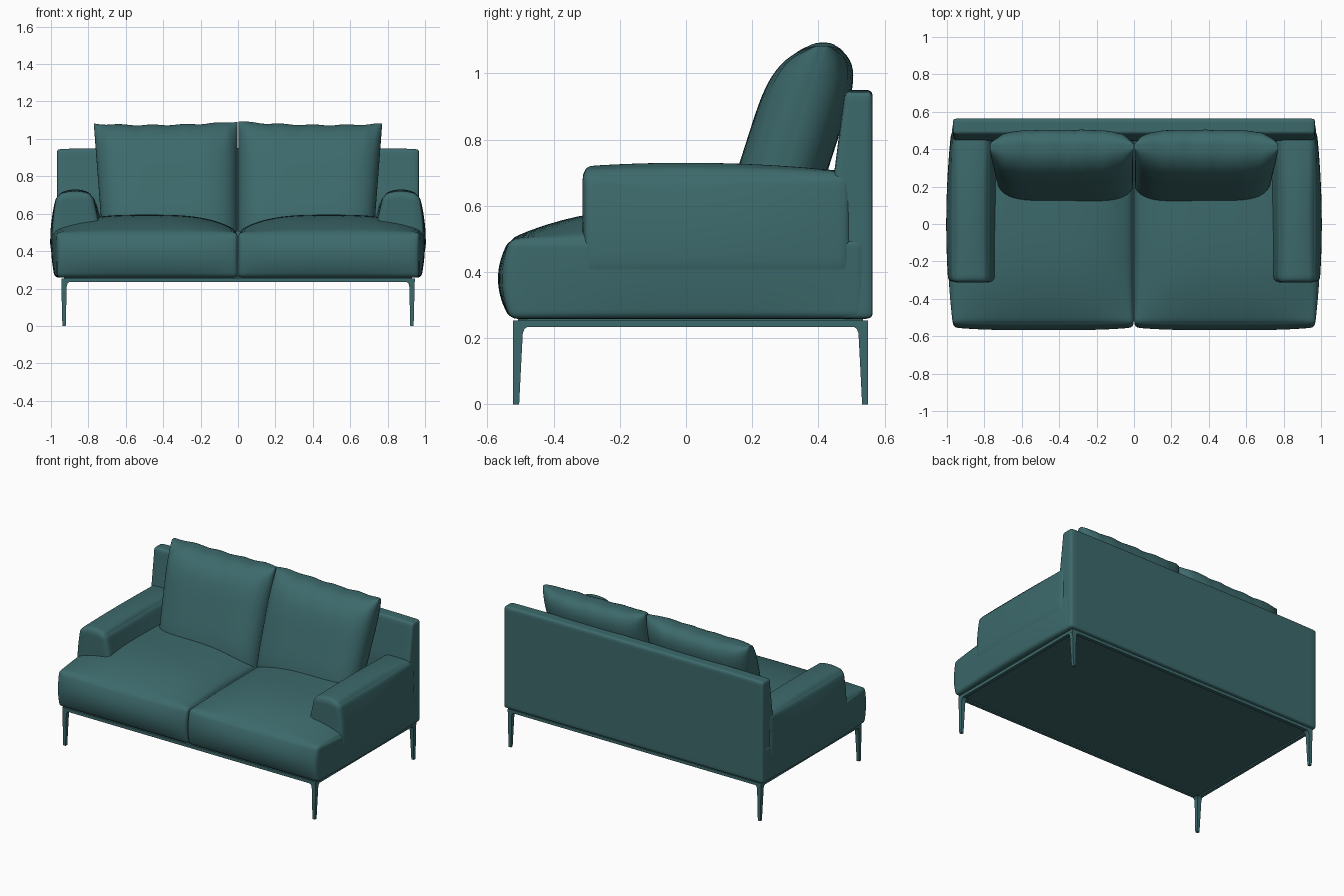
import bpy, bmesh, math
from mathutils import Vector

if "Cube" in bpy.data.objects:
    bpy.data.objects.remove(bpy.data.objects["Cube"])

teal = bpy.data.materials.new("teal fabric")
teal.diffuse_color = (0.046, 0.142, 0.148, 1)
teal.use_nodes = True
teal.node_tree.nodes["Principled BSDF"].inputs["Base Color"].default_value = teal.diffuse_color


def finish(bm, name, angle=35):
    bmesh.ops.recalc_face_normals(bm, faces=bm.faces[:])
    me = bpy.data.meshes.new(name)
    bm.to_mesh(me)
    bm.free()
    me.materials.append(teal)
    ob = bpy.data.objects.new(name, me)
    bpy.context.collection.objects.link(ob)
    bpy.ops.object.select_all(action='DESELECT')
    ob.select_set(True)
    bpy.context.view_layer.objects.active = ob
    bpy.ops.object.shade_smooth_by_angle(angle=math.radians(angle))
    return ob


def grid_cube(n):
    # cube from -1 to 1, with the grid packed towards the edges
    bm = bmesh.new()
    bmesh.ops.create_cube(bm, size=2)
    bmesh.ops.subdivide_edges(bm, edges=bm.edges[:], cuts=n - 1, use_grid_fill=True)
    for v in bm.verts:
        v.co = Vector([math.sin(c * math.pi / 2) for c in v.co])
    return bm


def soft_box(name, lo, hi, r, shape, side=1, n=28, angle=35):
    # rounded box, then bent by shape(u, v, w, point)
    bm = grid_cube(n)
    for vert in bm.verts:
        uvw = vert.co.copy()
        p = Vector([l + (h - l) * (c + 1) / 2 for l, h, c in zip(lo, hi, uvw)])
        q = Vector([min(max(c, l + r), h - r) for c, l, h in zip(p, lo, hi)])
        d = p - q
        if d.length > 1e-6:
            p = q + d.normalized() * r
        p = shape(uvw.x, uvw.y, uvw.z, p)
        vert.co = (p.x * side, p.y, p.z)
    return finish(bm, name, angle)


def side_bulge(y, z):
    # outward swelling of the sofa sides
    return 0.034 * max(0, 1 - ((z - 0.45) / 0.25) ** 2) * max(0, 1 - (y / 0.56) ** 2)


def seat_shape(u, v, w, p):
    z0 = p.z
    edge = max(0, 1 - abs(u) ** 3) ** 0.8
    crown = 0.095 * edge * max(0, 1 - min(1, abs(min(v, 0))) ** 2.6)
    if w > 0:
        p.z += crown * w ** 3
    k = (z0 - 0.26) / 0.24
    front = max(0, -v) ** 4
    p.y -= 0.036 * front * max(0, 4 * k * (1 - k)) * (0.55 + 0.45 * edge)
    p.x += side_bulge(p.y, z0) * max(0, p.x / 0.965) ** 4
    return p


def arm_shape(u, v, w, p):
    z0 = p.z
    out = max(0, u) ** 3
    p.x += out * (side_bulge(p.y, z0) + 0.004 - 0.012 * min(1, max(0, (0.42 - z0) / 0.04)))
    # inner face leans in lower down
    p.x -= max(0, -u) * 0.05 * min(1, max(0, (0.70 - z0) / 0.14)) * (0.6 + 0.2 * (v + 1))
    if w > 0:
        p.z += 0.028 * w ** 3 * (1 - u ** 2) * (1 - ((p.y - 0.0) / 0.5) ** 2)
    return p


def back_shape(u, v, w, p):
    # front face leans back towards the top
    t = max(0, (1 - v) / 2)
    p.y -= t * 0.035 * min(1, max(0, (0.95 - p.z) / 0.27))
    p.z -= 0.004 * abs(u) ** 6 * max(0, w)
    return p


def back_cushion(name, side):
    bm = grid_cube(36)
    for vert in bm.verts:
        u, w, v = vert.co
        fade = 1 - abs(v) ** 4 if v > 0 else 1 - 0.45 * abs(v) ** 4
        thick = 0.012 + 0.125 * math.sqrt(max(0, (1 - abs(u) ** 5) * fade))
        # small folds below the top seam
        top = max(0, v) ** 3
        fold = 0.004 * top * (1 - v ** 8) * (math.sin(u * 23 + 3 * v) + math.sin(u * 41 + side))
        z = 0.79 + 0.285 * v + top * (0.012 * u * u - 0.006 * u + 0.003 * math.sin(14 * u + side))
        y = 0.318 + (z - 0.79) * 0.32 + w * (thick + fold)
        half = 0.384 - 0.022 * (1 - v) / 2
        x = 0.003 + half * (u + 1)
        vert.co = (x * side, y, z)
    finish(bm, name, 40)


# seats, arms and back cushions, mirrored left and right
for side, tag in ((-1, "left"), (1, "right")):
    soft_box(tag + "_seat_cushion", (0.002, -0.532, 0.258), (0.966, 0.545, 0.50), 0.022,
             seat_shape, side, angle=30)
    soft_box(tag + "_arm", (0.775, -0.312, 0.30), (0.966, 0.50, 0.702), 0.03, arm_shape, side)
    back_cushion(tag + "_back_cushion", side)

# back rest panel
soft_box("back_panel", (-0.968, 0.48, 0.258), (0.968, 0.564, 0.95), 0.018, back_shape)


def box(name, lo, hi):
    bm = bmesh.new()
    bmesh.ops.create_cube(bm, size=1)
    for v in bm.verts:
        v.co = [(l + h) / 2 + c * (h - l) for l, h, c in zip(lo, hi, v.co)]
    return finish(bm, name)


# base rails and the underside panel between them
X, Y0, Y1 = 0.945, -0.522, 0.55
box("front_rail", (-X, Y0, 0.234), (X, Y0 + 0.022, 0.254))
box("rear_rail", (-X, Y1 - 0.022, 0.234), (X, Y1, 0.254))
for s, tag in ((-1, "left"), (1, "right")):
    a, b = sorted((s * X, s * (X - 0.022)))
    box(tag + "_rail", (a, Y0 + 0.022, 0.234), (b, Y1 - 0.022, 0.254))
box("underside_panel", (-0.93, -0.507, 0.242), (0.93, 0.535, 0.262))


def leg(name, sx, sy, yc):
    # square tapered leg that flares into the rails
    bm = bmesh.new()
    rings = []
    for z, wd in ((0, 0.018), (0.12, 0.024), (0.215, 0.029), (0.228, 0.034), (0.235, 0.044)):
        xo = X - 0.006 * (1 - z / 0.235)
        rings.append([bm.verts.new((sx * (xo - i * wd), yc - sy * j * wd, z))
                      for i, j in ((0, 0), (1, 0), (1, 1), (0, 1))])
    for r0, r1 in zip(rings, rings[1:]):
        for i in range(4):
            bm.faces.new((r0[i], r0[(i + 1) % 4], r1[(i + 1) % 4], r1[i]))
    bm.faces.new(rings[0])
    bm.faces.new(rings[-1])
    finish(bm, name)


for sx, tag in ((-1, "left"), (1, "right")):
    leg("front_" + tag + "_leg", sx, -1, Y0)
    leg("rear_" + tag + "_leg", sx, 1, Y1)
